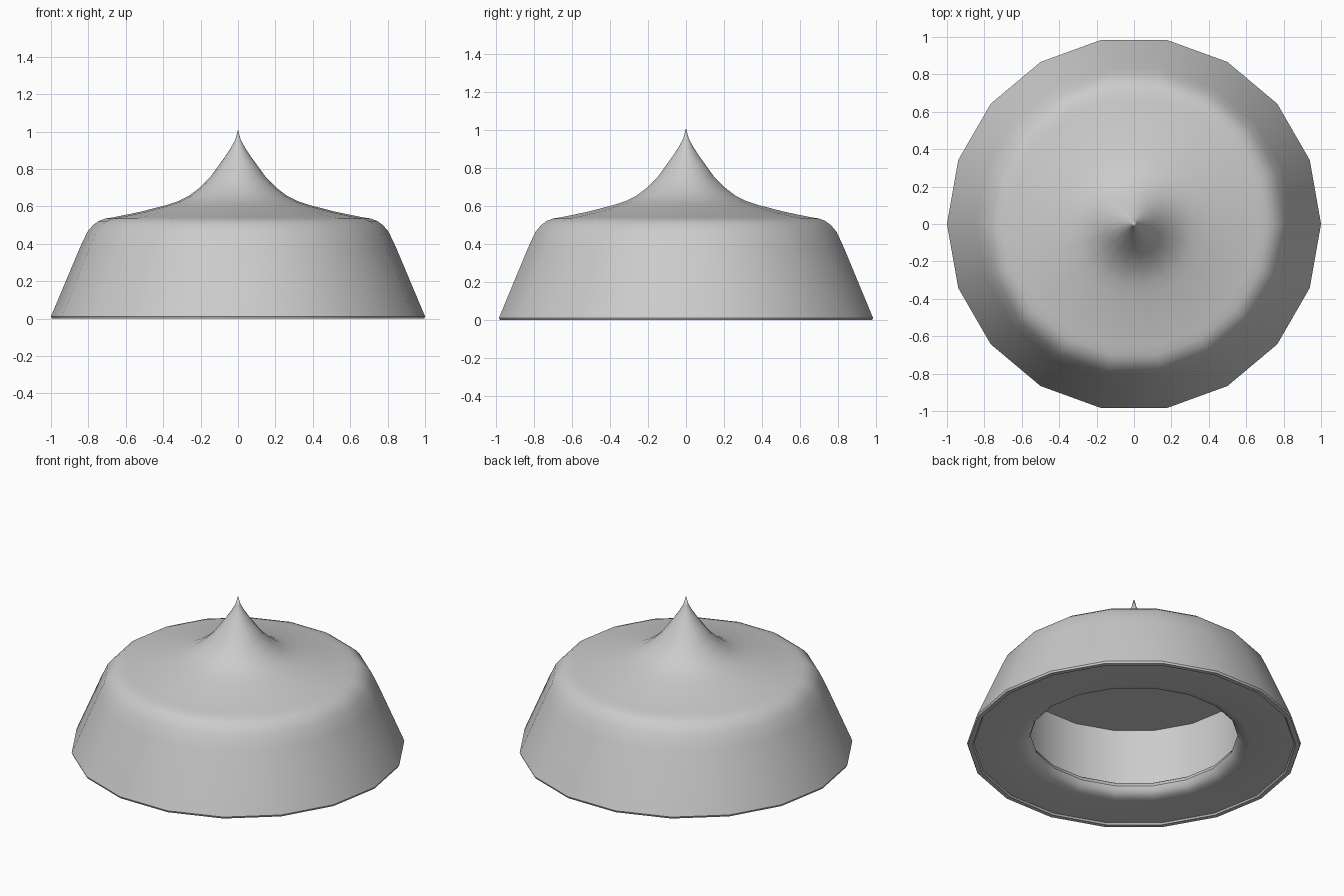
import bpy
import bmesh
import math

SIDES = 18

cube = bpy.data.objects.get("Cube")
if cube:
    bpy.data.objects.remove(cube, do_unlink=True)

grey = bpy.data.materials.new("plain_grey")
grey.use_nodes = True
colour = (0.6, 0.6, 0.6, 1)
grey.diffuse_color = colour
grey.node_tree.nodes["Principled BSDF"].inputs["Base Color"].default_value = colour


def lathe(name, profile):
    """Revolve a (radius, height) profile that starts and ends on the axis."""
    bm = bmesh.new()
    rings = []
    for r, z in profile:
        if r == 0:
            rings.append([bm.verts.new((0, 0, z))] * SIDES)
        else:
            angles = [math.tau * i / SIDES for i in range(SIDES)]
            rings.append([bm.verts.new((r * math.cos(a), r * math.sin(a), z)) for a in angles])
    for low, high in zip(rings, rings[1:]):
        for i in range(SIDES):
            j = (i + 1) % SIDES
            corners = dict.fromkeys((low[i], low[j], high[j], high[i]))
            bm.faces.new(list(corners))
    bmesh.ops.recalc_face_normals(bm, faces=bm.faces)
    mesh = bpy.data.meshes.new(name)
    bm.to_mesh(mesh)
    bm.free()
    mesh.materials.append(grey)
    obj = bpy.data.objects.new(name, mesh)
    bpy.context.collection.objects.link(obj)
    bpy.ops.object.select_all(action="DESELECT")
    obj.select_set(True)
    bpy.context.view_layer.objects.active = obj
    bpy.ops.object.shade_smooth_by_angle(angle=math.radians(40))
    return obj


# Swept peak, shallow shoulder and flared outer wall
outside = [(0, 1.01), (0.015, 0.955), (0.04, 0.91), (0.07, 0.865), (0.15, 0.755),
           (0.205, 0.7), (0.265, 0.655), (0.32, 0.628), (0.39, 0.605), (0.52, 0.572),
           (0.6, 0.555), (0.66, 0.543), (0.71, 0.535), (0.745, 0.522), (0.775, 0.5),
           (0.805, 0.465), (0.845, 0.38), (1.0, 0.012)]
# Base edge, flat underside and rounded lip of the opening
underside = [(0.995, 0), (0.968, 0), (0.96, 0.01), (0.7, 0.01), (0.66, 0.018),
             (0.632, 0.04), (0.62, 0.07), (0.63, 0.095), (0.66, 0.115)]
# Hollow interior with a flat ceiling
cavity = [(0.7, 0.125), (0.7, 0.5), (0, 0.5)]

lathe("peaked_lid", outside + underside + cavity)
